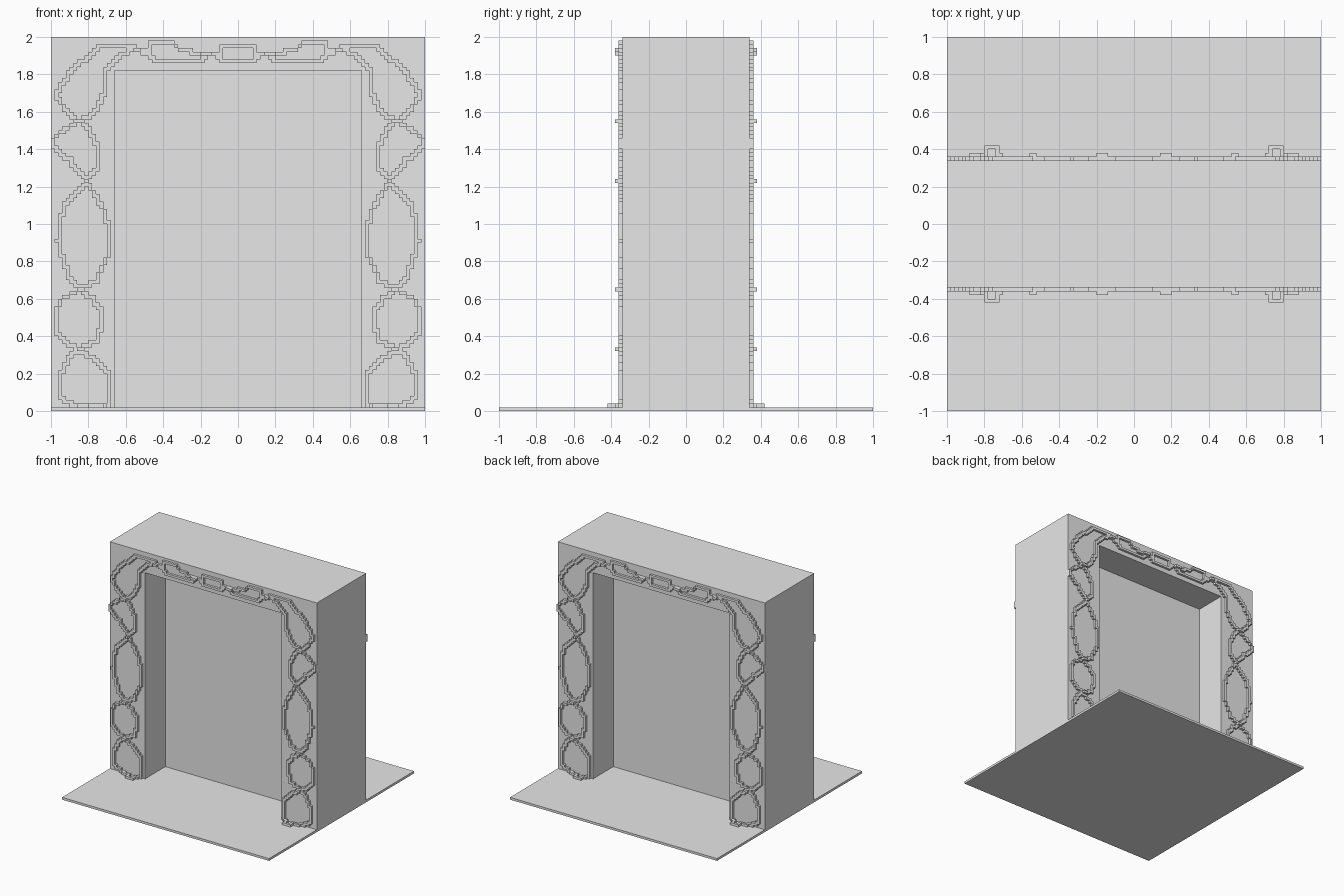
import bpy, bmesh
from math import floor
from mathutils import Vector

cube = bpy.data.objects.get("Cube")
if cube:
    bpy.data.objects.remove(cube, do_unlink=True)

CELL = 0.02          # size of one carved step
HALF_DEPTH = 0.34    # wall face distance from the centre

# One plain stone colour
stone = bpy.data.materials.new("light_grey_stone")
stone.use_nodes = True
stone.diffuse_color = (0.8, 0.8, 0.8, 1)
stone.node_tree.nodes["Principled BSDF"].inputs["Base Color"].default_value = stone.diffuse_color


def add_object(name, bm):
    bmesh.ops.recalc_face_normals(bm, faces=bm.faces)
    mesh = bpy.data.meshes.new(name)
    bm.to_mesh(mesh)
    bm.free()
    mesh.materials.append(stone)
    obj = bpy.data.objects.new(name, mesh)
    bpy.context.collection.objects.link(obj)
    return obj


def extrude_faces(bm, offset):
    result = bmesh.ops.extrude_face_region(bm, geom=bm.faces[:])
    moved = [v for v in result["geom"] if isinstance(v, bmesh.types.BMVert)]
    bmesh.ops.translate(bm, verts=moved, vec=offset)


def profile_solid(name, outline, y_front, y_back):
    bm = bmesh.new()
    bm.faces.new([bm.verts.new((x, y_front, z)) for x, z in outline])
    extrude_faces(bm, Vector((0, y_back - y_front, 0)))
    return add_object(name, bm)


def rectangle(left, right, low, high):
    return [(left, low), (right, low), (right, high), (left, high)]


def mirror_to_back(obj):
    mirror = obj.modifiers.new("back_copy", 'MIRROR')
    mirror.use_axis = (False, True, False)


def trace_cells(path):
    """Grid cells touched by a path, with their left-right reflections."""
    cells = set()
    for start, end in zip(path, path[1:]):
        a, b = Vector(start), Vector(end)
        steps = max(1, int((b - a).length / CELL * 12))
        for k in range(steps + 1):
            p = a.lerp(b, k / steps)
            cells.add((floor(p.x / CELL), floor(p.y / CELL)))
    return cells | {(-i - 1, j) for i, j in cells}


def stepped_ridge(name, cells, place, offset):
    """Raise a set of grid cells into one stepped ridge."""
    bm = bmesh.new()
    corners = {}

    def corner(i, j):
        if (i, j) not in corners:
            corners[i, j] = bm.verts.new(place(i * CELL, j * CELL))
        return corners[i, j]

    for i, j in sorted(cells):
        bm.faces.new([corner(i, j), corner(i + 1, j),
                      corner(i + 1, j + 1), corner(i, j + 1)])
    extrude_faces(bm, offset)
    obj = add_object(name, bm)
    mirror_to_back(obj)
    return obj


def on_wall(x, z):
    return (x, -HALF_DEPTH, z)


def on_floor(x, y):
    return (x, y, CELL)


# Floor slab, doorway frame and the panel closing the doorway
profile_solid("floor_slab", rectangle(-1, 1, 0, CELL), -1, 1)
frame = [(-1, CELL), (-1, 2), (1, 2), (1, CELL),
         (0.66, CELL), (0.66, 1.82), (-0.66, 1.82), (-0.66, CELL)]
profile_solid("door_frame", frame, -HALF_DEPTH, HALF_DEPTH)
profile_solid("door_panel", rectangle(-0.66, 0.66, CELL, 1.82), -0.06, 0.06)

# Two intertwined vines climbing the jamb to the middle of the lintel
outer_vine = [
    (-.86, .03), (-.93, .06), (-.96, .11), (-.95, .19), (-.89, .30),
    (-.84, .33), (-.93, .37), (-.97, .43), (-.97, .54), (-.94, .60),
    (-.84, .65), (-.90, .71), (-.95, .85), (-.95, .91), (-.97, .91),
    (-.95, .91), (-.95, 1.01), (-.93, 1.09), (-.81, 1.23), (-.90, 1.34),
    (-.99, 1.41), (-.99, 1.45), (-.95, 1.49), (-.85, 1.55), (-.91, 1.59),
    (-.97, 1.69), (-.94, 1.75), (-.87, 1.84), (-.73, 1.95), (-.57, 1.95),
    (-.54, 1.93), (-.47, 1.91), (-.44, 1.87), (-.19, 1.87), (-.17, 1.91),
    (-.10, 1.91), (-.08, 1.95), (-.01, 1.95)]
inner_vine = [
    (-.69, .03), (-.69, .19), (-.74, .25), (-.84, .33), (-.76, .38),
    (-.73, .45), (-.73, .53), (-.78, .60), (-.84, .65), (-.76, .70),
    (-.69, .84), (-.69, .98), (-.72, 1.08), (-.81, 1.23), (-.76, 1.29),
    (-.75, 1.41), (-.79, 1.50), (-.85, 1.55), (-.77, 1.59), (-.71, 1.70),
    (-.71, 1.82), (-.63, 1.91), (-.54, 1.93), (-.48, 1.93), (-.47, 1.97),
    (-.35, 1.97), (-.31, 1.93), (-.17, 1.91), (-.11, 1.91), (-.08, 1.87),
    (-.01, 1.87)]
vines = trace_cells(outer_vine) | trace_cells(inner_vine)
stepped_ridge("wall_vines", vines, on_wall, Vector((0, -CELL, 0)))

# Raised knots where the vines cross
knots = set()
for x, z in [(-.84, .33), (-.84, .65), (-.81, 1.23),
             (-.85, 1.55), (-.54, 1.93), (-.17, 1.91)]:
    knots |= trace_cells([(x - CELL / 2, z), (x + CELL / 2, z)])
stepped_ridge("vine_knots", knots, on_wall, Vector((0, -2 * CELL, 0)))

# Vine roots curling out over the floor
roots = trace_cells([(-.85, -.35), (-.83, -.37), (-.79, -.37), (-.79, -.41),
                     (-.73, -.41), (-.73, -.37), (-.69, -.35)])
stepped_ridge("floor_roots", roots, on_floor, Vector((0, 0, CELL)))
